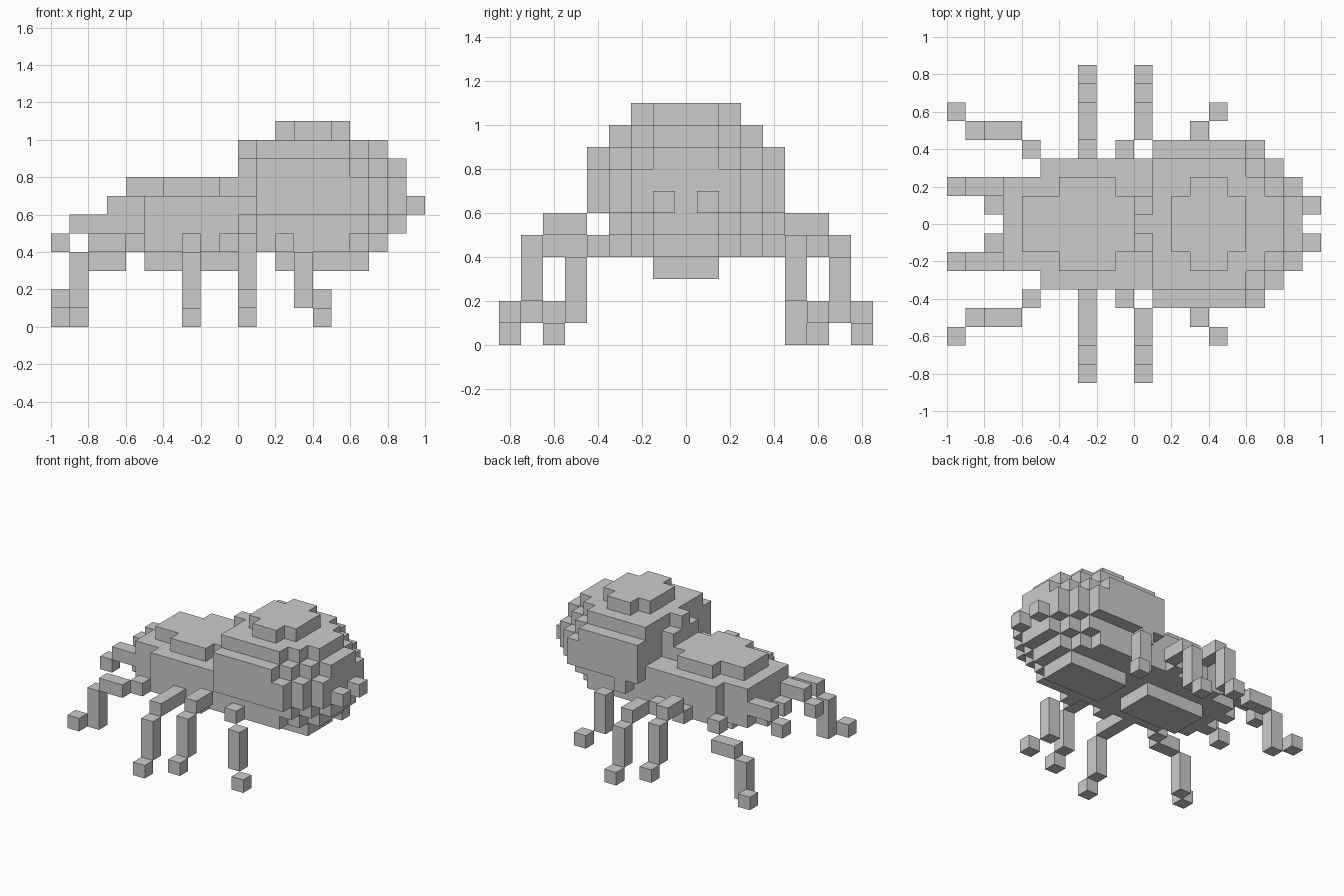
import bpy
import bmesh
from mathutils import Vector

cube = bpy.data.objects.get("Cube")
if cube:
    bpy.data.objects.remove(cube, do_unlink=True)

UNIT = 0.1
AXES = [Vector(a) for a in ((1, 0, 0), (0, 1, 0), (0, 0, 1))]


def box(x0, x1, y0, y1, z0, z1):
    """Grid cells of a block; rows of y are centred on whole units."""
    return {(x, y, z) for x in range(x0, x1)
            for y in range(y0, y1 + 1) for z in range(z0, z1)}


def layers(rows):
    """Union of blocks symmetric about y = 0: x0, x1, half rows, z0, z1."""
    cells = set()
    for x0, x1, half, z0, z1 in rows:
        cells |= box(x0, x1, -half, half, z0, z1)
    return cells


def build(name, cells):
    """Skin the exposed sides of the cells and merge the flat areas."""
    bm = bmesh.new()
    for cell in cells:
        middle = Vector(cell) + Vector((0.5, 0, 0.5))
        for i, axis in enumerate(AXES):
            for sign in (1, -1):
                if tuple(int(c) for c in Vector(cell) + axis * sign) in cells:
                    continue
                u, v = AXES[(i + 1) % 3] / 2, AXES[(i + 2) % 3] / 2
                c = middle + axis * sign / 2
                corners = [c - u - v, c + u - v, c + u + v, c - u + v]
                bm.faces.new([bm.verts.new(p * UNIT) for p in corners[::sign]])
    bmesh.ops.remove_doubles(bm, verts=bm.verts, dist=0.001)
    bmesh.ops.dissolve_limit(bm, angle_limit=0.01, verts=bm.verts, edges=bm.edges)
    mesh = bpy.data.meshes.new(name)
    bm.to_mesh(mesh)
    bm.free()
    obj = bpy.data.objects.new(name, mesh)
    bpy.context.collection.objects.link(obj)


def side_box(side, x0, x1, y0, y1, z0, z1):
    """Block on one side of the body."""
    return {(x, side * y, z) for x, y, z in box(x0, x1, y0, y1, z0, z1)}


# Rounded, stepped abdomen
build("abdomen", layers([
    (3, 5, 2, 10, 11), (2, 6, 1, 10, 11),
    (1, 6, 3, 9, 10), (1, 7, 2, 9, 10), (1, 8, 1, 9, 10), (0, 8, 0, 9, 10),
    (1, 6, 4, 8, 9), (1, 7, 3, 8, 9), (1, 8, 2, 8, 9), (0, 9, 1, 8, 9),
    (1, 7, 4, 6, 8), (1, 8, 3, 6, 8), (1, 9, 2, 6, 8),
    (1, 7, 3, 5, 6), (1, 8, 2, 5, 6), (1, 9, 1, 5, 6),
    (1, 6, 3, 4, 5), (1, 7, 2, 4, 5), (1, 8, 1, 4, 5),
    (2, 7, 1, 3, 4),
]))

# Head and thorax
build("thorax", layers([
    (-6, 1, 1, 7, 8), (-4, -1, 2, 7, 8),
    (-5, 1, 3, 5, 7), (-7, 1, 2, 4, 7),
    (-5, 1, 3, 4, 5), (-5, 0, 1, 3, 4),
]))

for side, label in ((-1, "front"), (1, "back")):
    # Spinnerets, fangs and feelers
    build(label + "_spinneret", side_box(side, 9, 10, 1, 1, 6, 7))
    build(label + "_fang", side_box(side, -8, -7, 1, 1, 4, 5))
    build(label + "_feeler", side_box(side, -9, -7, 2, 2, 5, 6)
          | side_box(side, -10, -9, 2, 2, 4, 5))

    # Legs step alternately: lift raises every second one by a unit
    lift = 1 if side < 0 else 0
    build(label + "_head_leg", side_box(side, -6, -5, 4, 4, 4, 5)
          | side_box(side, -8, -6, 5, 5, 3 + lift, 4 + lift)
          | side_box(side, -9, -8, 5, 5, lift, 3 + lift)
          | side_box(side, -10, -9, 6, 6, lift, 1 + lift))

    for name, x, hip_x, up in (("_second_leg", -3, -3, 1 - lift),
                               ("_third_leg", 0, -1, lift)):
        build(label + name, side_box(side, hip_x, hip_x + 1, 4, 4, 4, 5)
              | side_box(side, x, x + 1, 5, 6, 4 + up, 5 + up)
              | side_box(side, x, x + 1, 7, 7, 1 + up, 4 + up)
              | side_box(side, x, x + 1, 8, 8, up, 1 + up))

    up = 1 - lift
    build(label + "_rear_leg", side_box(side, 2, 3, 4, 4, 4 + up, 5 + up)
          | side_box(side, 3, 4, 5, 5, 1 + up, 4 + up)
          | side_box(side, 4, 5, 6, 6, up, 1 + up))
